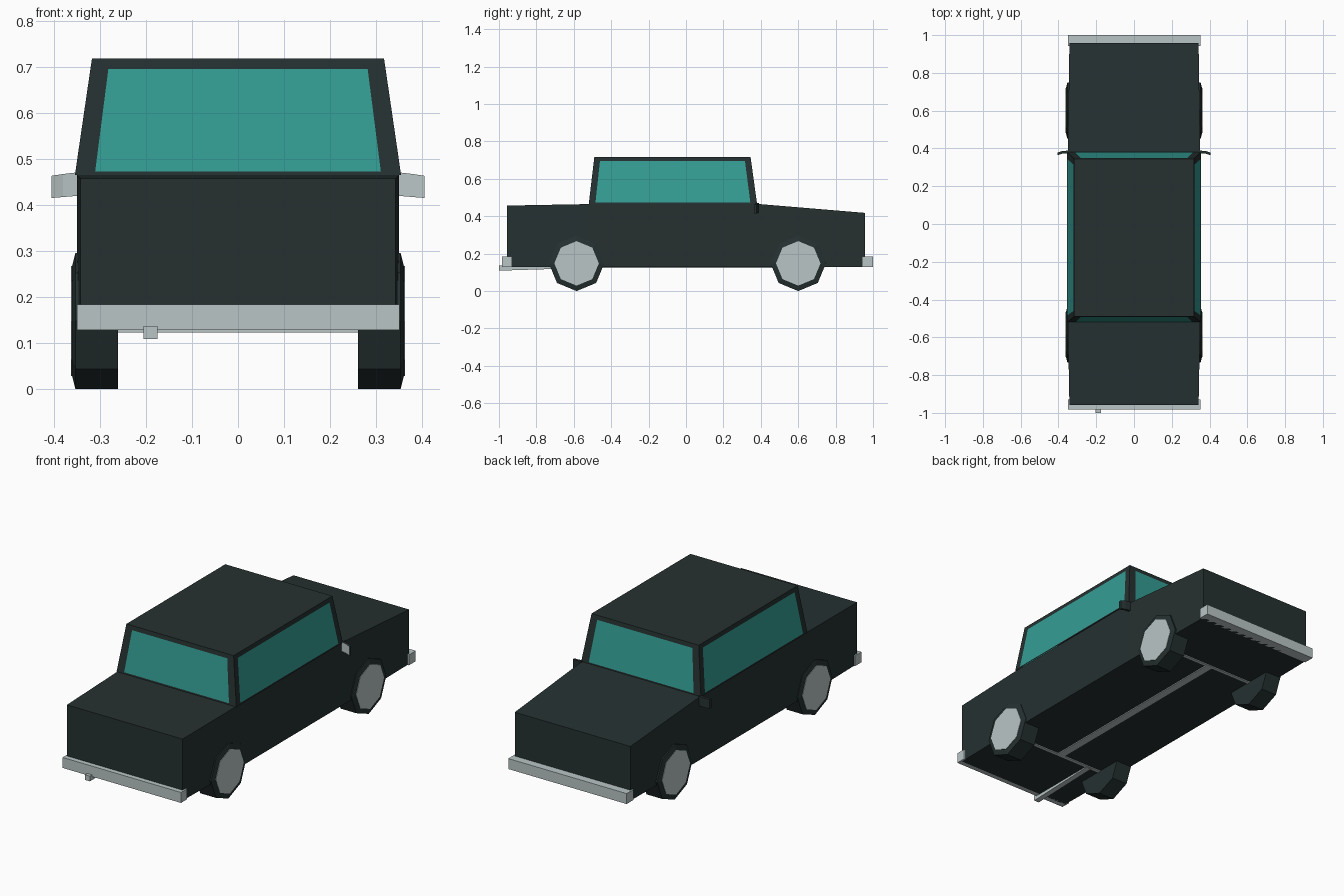
import bpy, bmesh, math
from mathutils import Vector

if "Cube" in bpy.data.objects:
    bpy.data.objects.remove(bpy.data.objects["Cube"])


def material(name, rgb):
    m = bpy.data.materials.new(name)
    m.diffuse_color = (*rgb, 1)
    m.use_nodes = True
    m.node_tree.nodes["Principled BSDF"].inputs["Base Color"].default_value = m.diffuse_color
    return m


PAINT = material("dark paint", (0.019, 0.030, 0.030))
GLASS = material("teal glass", (0.034, 0.34, 0.30))
METAL = material("pale metal", (0.49, 0.56, 0.56))


def finish(name, bm, *mats):
    bmesh.ops.remove_doubles(bm, verts=bm.verts, dist=1e-5)
    bmesh.ops.recalc_face_normals(bm, faces=bm.faces)
    me = bpy.data.meshes.new(name)
    bm.to_mesh(me)
    bm.free()
    for m in mats:
        me.materials.append(m)
    ob = bpy.data.objects.new(name, me)
    bpy.context.collection.objects.link(ob)
    return ob


def loft(bm, rings):
    """Skin closed rings of points and cap both ends."""
    vs = [[bm.verts.new(p) for p in r] for r in rings]
    n = len(vs[0])
    for a, b in zip(vs, vs[1:]):
        for i in range(n):
            bm.faces.new((a[i], a[(i + 1) % n], b[(i + 1) % n], b[i]))
    bm.faces.new(vs[0])
    bm.faces.new(vs[-1])


def box(name, x0, x1, y0, y1, z0, z1, mat=METAL):
    bm = bmesh.new()
    loft(bm, [[(x0, y0, z), (x1, y0, z), (x1, y1, z), (x0, y1, z)] for z in (z0, z1)])
    return finish(name, bm, mat)


# Lower body: rectangular sections along the length
bm = bmesh.new()
sections = [(-0.957, 0.342, 0.457), (-0.52, 0.350, 0.465), (0.38, 0.350, 0.466), (0.958, 0.342, 0.418)]
loft(bm, [[(-w, y, 0.128), (w, y, 0.128), (w, y, h), (-w, y, h)] for y, w, h in sections])
finish("body", bm, PAINT)

# Cabin: tapered box whose four sides are split into frame and glass
bm = bmesh.new()
low = [Vector(p) for p in ((-0.354, -0.52, 0.465), (0.354, -0.52, 0.465), (0.354, 0.38, 0.465), (-0.354, 0.38, 0.465))]
top = [Vector(p) for p in ((-0.317, -0.49, 0.718), (0.317, -0.49, 0.718), (0.317, 0.345, 0.718), (-0.317, 0.345, 0.718))]
bm.faces.new([bm.verts.new(p) for p in top])
for i in range(4):
    a, b, c, d = low[i], low[(i + 1) % 4], top[(i + 1) % 4], top[i]
    side = 0.043 / (b - a).length if i % 2 == 0 else 0.035 / (b - a).length

    def at(u, v):
        return a.lerp(b, u).lerp(d.lerp(c, u), v)
    outer = [bm.verts.new(p) for p in (a, b, c, d)]
    inner = [bm.verts.new(at(u, v)) for u, v in ((side, 0.03), (1 - side, 0.03), (1 - side, 0.91), (side, 0.91))]
    for k in range(4):
        j = (k + 1) % 4
        bm.faces.new((outer[k], outer[j], inner[j], inner[k]))
    bm.faces.new(inner).material_index = 1
finish("cabin", bm, PAINT, GLASS)

# Wheels: eight-sided tyres with pale hubcaps
R = 0.148


def ring(s, x, r, y):
    return [(s * x, y + r * math.sin(k * math.pi / 4), R + r * math.cos(k * math.pi / 4)) for k in range(8)]


for s, sn in ((-1, "left"), (1, "right")):
    for y, yn in ((-0.585, "front"), (0.60, "back")):
        bm = bmesh.new()
        loft(bm, [ring(s, x, r, y) for x, r in ((0.26, R), (0.353, R), (0.36, 0.12))])
        finish(f"{yn}_{sn}_tyre", bm, PAINT)
        bm = bmesh.new()
        loft(bm, [ring(s, x, r, y) for x, r in ((0.355, 0.119), (0.362, 0.119))])
        finish(f"{yn}_{sn}_hubcap", bm, METAL)

    # Side mirrors: pale reflecting face towards -y, painted shell behind
    bm = bmesh.new()
    loft(bm, [[(s * x, y - 0.007, z0), (s * x, y + 0.007, z0), (s * x, y + 0.007, z1), (s * x, y - 0.007, z1)]
              for x, y, z0, z1 in ((0.345, 0.382, 0.420, 0.471), (0.38, 0.379, 0.417, 0.467), (0.405, 0.371, 0.415, 0.463))])
    mirror = finish(f"{sn}_mirror", bm, PAINT, METAL)
    for p in mirror.data.polygons:
        p.material_index = int(p.normal.y < -0.5)

# Bumpers
box("front_bumper", -0.349, 0.351, -0.983, -0.93, 0.128, 0.184)
box("back_bumper", -0.349, 0.351, 0.942, 1.0, 0.128, 0.184)

# Underside: axles, drive shaft and exhaust pipe
for y, yn in ((-0.585, "front"), (0.60, "back")):
    box(f"{yn}_axle", -0.27, 0.27, y - 0.01, y + 0.01, 0.123, 0.145)
box("drive_shaft", -0.022, 0.022, -0.585, 0.60, 0.123, 0.145)
bm = bmesh.new()
loft(bm, [[(-0.205, y, z), (-0.175, y, z), (-0.175, y, z + 0.028), (-0.205, y, z + 0.028)]
          for y, z in ((-1.0, 0.109), (-0.585, 0.122))])
finish("exhaust_pipe", bm, METAL)
